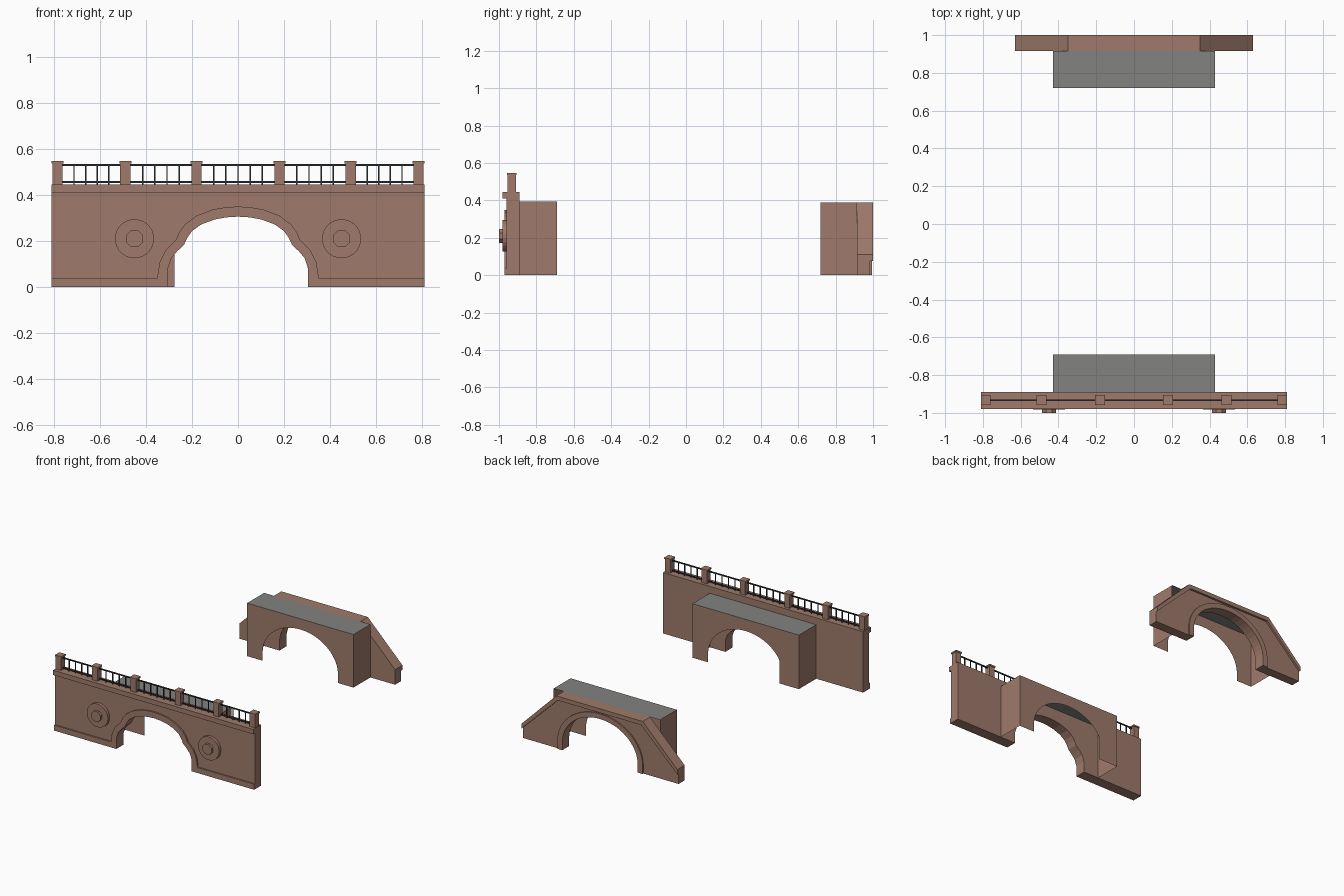
import bpy, bmesh
from math import cos, sin, pi

cube = bpy.data.objects.get("Cube")
if cube:
    bpy.data.objects.remove(cube)


def material(name, rgb):
    m = bpy.data.materials.new(name)
    m.use_nodes = True
    m.diffuse_color = (*rgb, 1)
    m.node_tree.nodes["Principled BSDF"].inputs["Base Color"].default_value = (*rgb, 1)
    return m


STONE = material("brown_stone", (0.345, 0.197, 0.146))
ROAD = material("grey_road", (0.225, 0.225, 0.215))
IRON = material("dark_iron", (0.03, 0.033, 0.038))


def finish(name, bm, *mats):
    me = bpy.data.meshes.new(name)
    bm.to_mesh(me)
    bm.free()
    for m in mats:
        me.materials.append(m)
    ob = bpy.data.objects.new(name, me)
    bpy.context.collection.objects.link(ob)
    return ob


def prism(name, outline, y0, y1, mat=STONE):
    """Extrude an x-z outline from y0 to y1."""
    bm = bmesh.new()
    face = bm.faces.new([bm.verts.new((x, y0, z)) for x, z in outline])
    ext = bmesh.ops.extrude_face_region(bm, geom=[face])["geom"]
    moved = [v for v in ext if isinstance(v, bmesh.types.BMVert)]
    bmesh.ops.translate(bm, verts=moved, vec=(0, y1 - y0, 0))
    bmesh.ops.recalc_face_normals(bm, faces=bm.faces)
    return finish(name, bm, mat)


def box(name, x0, x1, y0, y1, z0, z1, mat=STONE):
    return prism(name, [(x0, z0), (x1, z0), (x1, z1), (x0, z1)], y0, y1, mat)


def disc(name, x, z, r, n, y0, y1):
    ring = [(x + r * cos(2 * pi * (i + 0.5) / n), z + r * sin(2 * pi * (i + 0.5) / n))
            for i in range(n)]
    return prism(name, ring, y0, y1)


def mirrored(half):
    """Complete a right-to-crown path with its left half."""
    return half + [(-x, z) for x, z in reversed(half[:-1])]


def round_arch(rx, rz, spring=0.06, n=24):
    curve = [(rx * cos(pi * i / n), spring + rz * sin(pi * i / n)) for i in range(n + 1)]
    return [(rx, 0)] + curve + [(-rx, 0)]


def hollow_block(name, arch, y_open, y_wall, top):
    """Arched face with side and road sheets running back to a wall."""
    w = 0.43
    outer = [(-w, 0), (-w, top), (w, top), (w, 0)]
    bm = bmesh.new()
    front = [bm.verts.new((x, y_open, z)) for x, z in outer]
    rear = [bm.verts.new((x, y_wall, z)) for x, z in outer]
    bm.faces.new(front + [bm.verts.new((x, y_open, z)) for x, z in arch])
    for i in range(3):
        f = bm.faces.new([front[i], front[i + 1], rear[i + 1], rear[i]])
        f.material_index = 1 if i == 1 else 0
    bmesh.ops.recalc_face_normals(bm, faces=bm.faces)
    return finish(name, bm, STONE, ROAD)


# Front wall with its flared arch
inner = mirrored([(0.305, 0), (0.305, 0.08), (0.29, 0.125), (0.265, 0.155), (0.235, 0.183),
                  (0.22, 0.215), (0.2, 0.243), (0.16, 0.272), (0.1, 0.294), (0.05, 0.303),
                  (0, 0.306)])
outer = mirrored([(0.35, 0), (0.35, 0.05), (0.34, 0.11), (0.315, 0.16), (0.27, 0.205),
                  (0.255, 0.24), (0.23, 0.273), (0.18, 0.31), (0.11, 0.337), (0.05, 0.347),
                  (0, 0.35)])
W = 0.81
prism("front_wall", [(-W, 0), (-W, 0.42), (W, 0.42), (W, 0)] + inner, -0.96, -0.89)
prism("front_arch_trim", outer + inner[::-1], -0.97, -0.96)
box("front_cornice", -W, W, -0.98, -0.89, 0.41, 0.445)

# Plinths and round medallions
for side, s in (("left", 1), ("right", -1)):
    box(side + "_plinth", s * 0.35, s * W, -0.97, -0.96, 0, 0.04)
    disc(side + "_medallion", s * 0.45, 0.21, 0.085, 24, -0.982, -0.96)
    disc(side + "_medallion_boss", s * 0.45, 0.21, 0.04, 8, -1.0, -0.982)

# Parapet posts with caps
POSTS = [-0.785, -0.49, -0.18, 0.18, 0.49, 0.785]
YR = -0.932
for i, x in enumerate(POSTS):
    box(f"post_{i}", x - 0.022, x + 0.022, YR - 0.022, YR + 0.022, 0.445, 0.537)
    box(f"post_cap_{i}", x - 0.026, x + 0.026, YR - 0.026, YR + 0.026, 0.537, 0.548)

# Iron railing
for i, (a, b) in enumerate(zip(POSTS, POSTS[1:])):
    a, b = a + 0.022, b - 0.022
    for part, z in (("upper", 0.53), ("lower", 0.457)):
        box(f"{part}_rail_{i}", a, b, YR - 0.004, YR + 0.004, z - 0.004, z + 0.004, IRON)
    bars = 5 if i == 2 else 4
    for k in range(1, bars + 1):
        x = a + (b - a) * k / (bars + 1)
        box(f"baluster_{i}_{k}", x - 0.003, x + 0.003, YR - 0.003, YR + 0.003,
            0.445, 0.53, IRON)

# Tunnel blocks behind each wall
opening = round_arch(0.305, 0.25)
clipped = [(max(x, -0.275), z) for x, z in opening]
narrow = [p for i, p in enumerate(clipped) if i == 0 or p != clipped[i - 1]]
hollow_block("front_block", narrow, -0.69, -0.89, 0.395)
hollow_block("rear_block", opening, 0.72, 0.915, 0.388)

# Rear portal with sloping wings
crest = [(-0.63, 0.11), (-0.35, 0.388), (0.35, 0.388), (0.63, 0.11)]
under = [(-0.63, 0.075), (-0.338, 0.358), (0.338, 0.358), (0.63, 0.075)]
prism("rear_wall", [(-0.63, 0)] + under + [(0.63, 0)] + opening, 0.915, 0.985)
prism("rear_coping", crest + under[::-1], 0.915, 1.0)
prism("rear_arch_trim", round_arch(0.345, 0.287) + opening[::-1], 0.985, 0.994)
